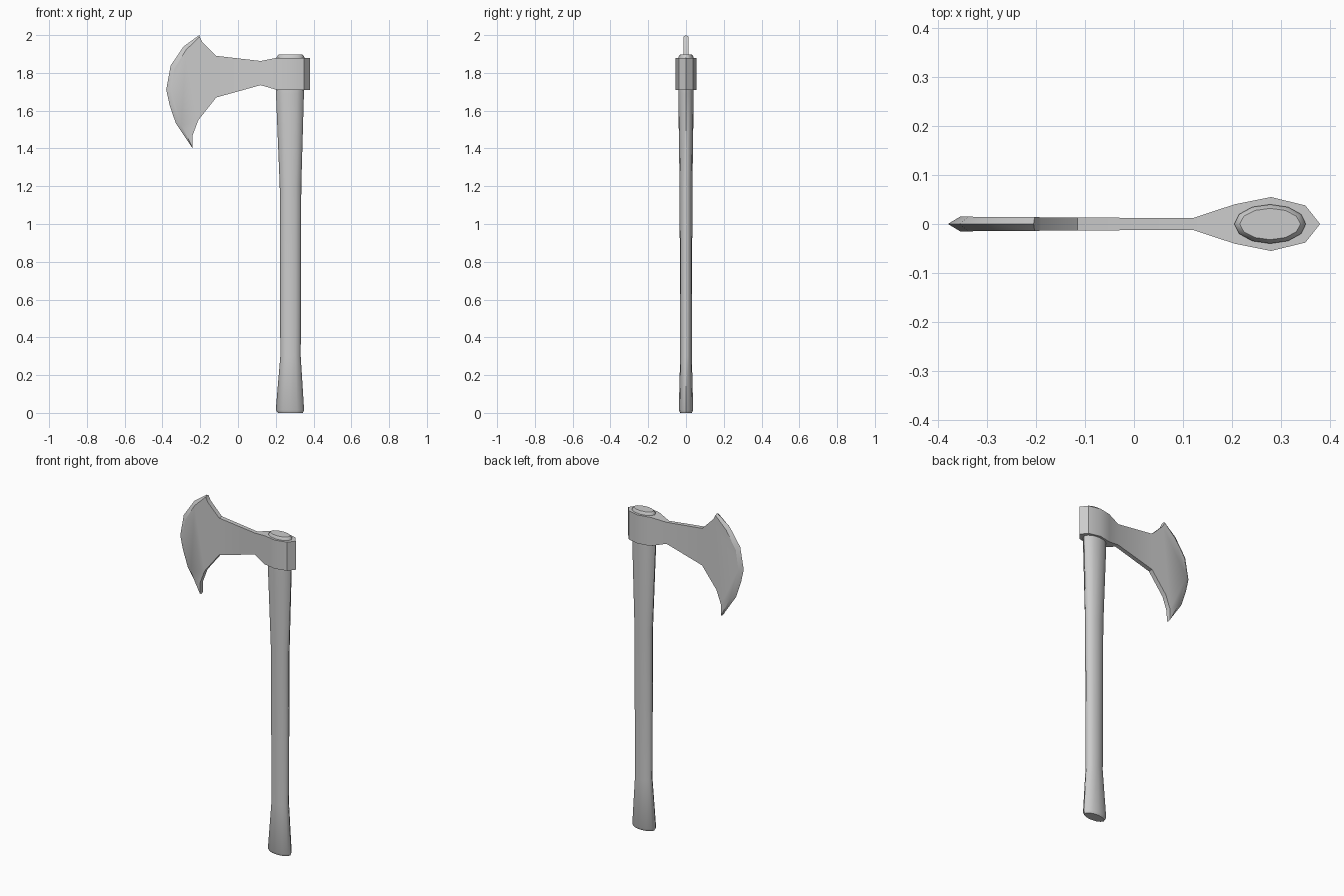
import bpy, bmesh, math

if "Cube" in bpy.data.objects:
    bpy.data.objects.remove(bpy.data.objects["Cube"])


def finish(bm, name, angle):
    bmesh.ops.recalc_face_normals(bm, faces=bm.faces)
    mesh = bpy.data.meshes.new(name)
    bm.to_mesh(mesh)
    bm.free()
    ob = bpy.data.objects.new(name, mesh)
    bpy.context.collection.objects.link(ob)
    bpy.ops.object.select_all(action='DESELECT')
    ob.select_set(True)
    bpy.context.view_layer.objects.active = ob
    bpy.ops.object.shade_smooth_by_angle(angle=math.radians(angle))
    return ob


# Handle: oval rings (z, centre x, half width, half depth)
SIDES = 12
rings = [(0.0, 0.277, 0.066, 0.031), (0.015, 0.275, 0.075, 0.038),
         (0.30, 0.278, 0.054, 0.031), (1.20, 0.278, 0.057, 0.034),
         (1.69, 0.275, 0.074, 0.041), (1.885, 0.278, 0.073, 0.040),
         (1.897, 0.278, 0.062, 0.032)]
bm = bmesh.new()
loops = []
for z, cx, rx, ry in rings:
    loops.append([bm.verts.new((cx + rx * math.cos(math.tau * i / SIDES),
                                ry * math.sin(math.tau * i / SIDES), z))
                  for i in range(SIDES)])
for a, b in zip(loops, loops[1:]):
    for i in range(SIDES):
        j = (i + 1) % SIDES
        bm.faces.new((a[i], a[j], b[j], b[i]))
bm.faces.new(loops[0])
bm.faces.new(loops[-1])
finish(bm, "handle", 50)

# Axe head: eye and neck stations (x, half thickness, top z, bottom z)
stations = [(0.38, 0.0, 1.88, 1.71), (0.35, 0.038, 1.88, 1.71),
            (0.28, 0.055, 1.88, 1.71), (0.205, 0.040, 1.88, 1.71),
            (0.12, 0.012, 1.863, 1.735), (-0.115, 0.0132, 1.89, 1.67)]
# Blade outline (x, z): back edges, bevel shoulder and cutting edge, top to bottom
back_top = [(-0.19, 1.965)]
back_bottom = [(-0.21, 1.55), (-0.24, 1.47)]
shoulder = [(-0.203, 1.992), (-0.275, 1.922), (-0.338, 1.82), (-0.355, 1.71),
            (-0.329, 1.62), (-0.300, 1.52), (-0.241, 1.407)]
cutting = [(-0.205, 2.0), (-0.288, 1.94), (-0.357, 1.838), (-0.38, 1.71),
           (-0.362, 1.63), (-0.328, 1.535), (-0.24, 1.40)]
cutting[5:6] = [(-0.33, 1.535)]

bm = bmesh.new()
edge = [bm.verts.new((x, 0, z)) for x, z in cutting]
poll = [bm.verts.new((0.38, 0, z)) for z in (1.88, 1.71)]


def thick(x):
    return 0.0132 - (x + 0.115) * 0.0075


rims = []
for s in (-1, 1):
    tops = [poll[0]] + [bm.verts.new((x, s * t, zt)) for x, t, zt, _ in stations[1:]]
    bots = [poll[1]] + [bm.verts.new((x, s * t, zb)) for x, t, _, zb in stations[1:]]
    ht, hs, hb = [[bm.verts.new((x, s * thick(x), z)) for x, z in pts]
                  for pts in (back_top, shoulder, back_bottom)]
    for i in range(len(tops) - 1):
        bm.faces.new((tops[i], tops[i + 1], bots[i + 1], bots[i]))
    bm.faces.new([tops[-1]] + ht + hs + hb[::-1] + [bots[-1]])
    for i in range(len(hs) - 1):
        bm.faces.new((hs[i], hs[i + 1], edge[i + 1], edge[i]))
    rims.append((tops + ht + [hs[0], edge[0]], bots + hb + [hs[-1], edge[-1]]))

# Upper and lower rims joining the two cheeks
for left, right in zip(*rims):
    for i in range(len(left) - 1):
        face = dict.fromkeys((left[i], left[i + 1], right[i + 1], right[i]))
        bm.faces.new(list(face))
finish(bm, "axe_head", 30)
